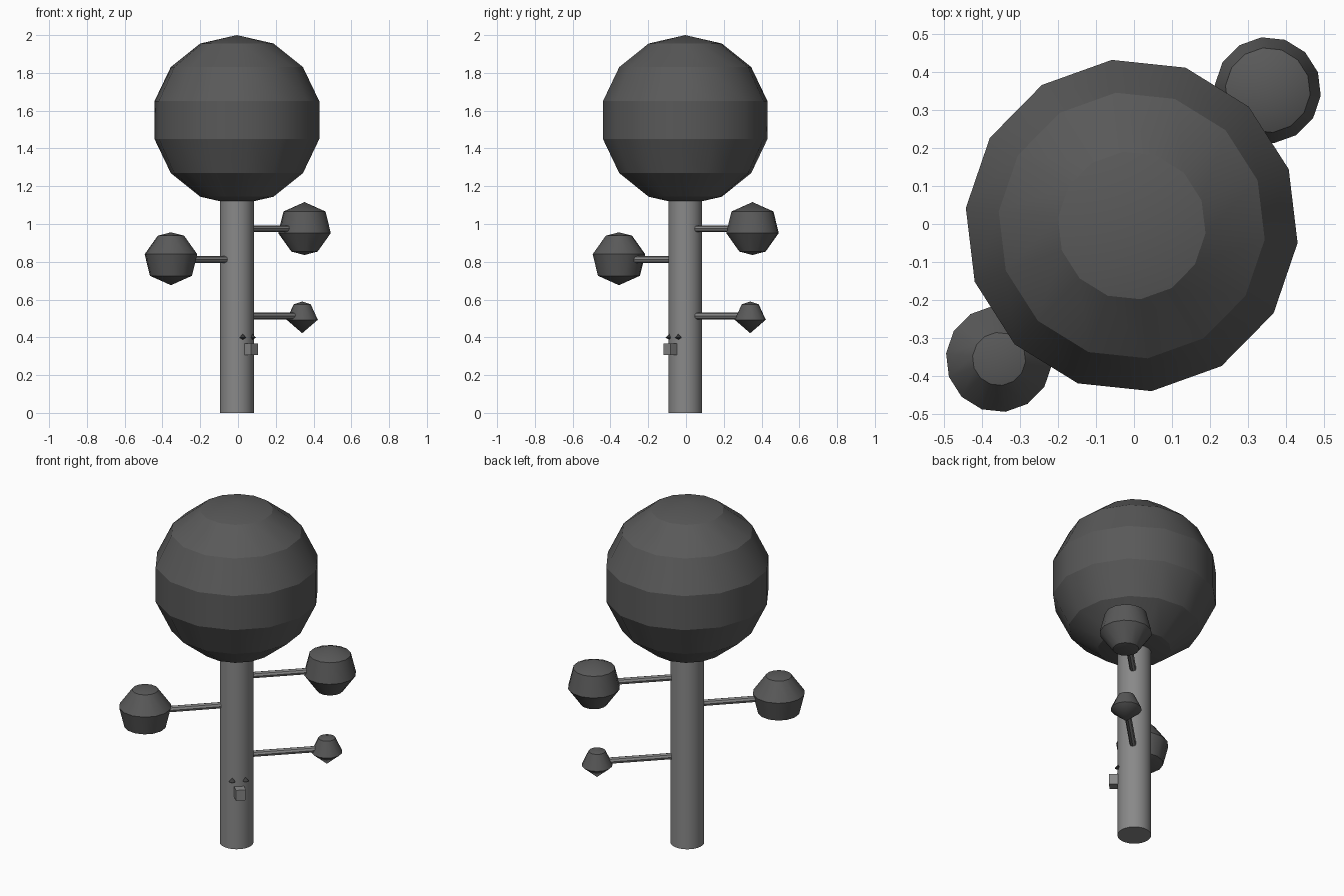
import bpy
import bmesh
from math import cos, sin, pi, radians
from mathutils import Matrix, Vector

if "Cube" in bpy.data.objects:
    bpy.data.objects.remove(bpy.data.objects["Cube"], do_unlink=True)

CX, CY = -0.006, -0.004      # trunk axis


def make_material(name, value):
    mat = bpy.data.materials.new(name)
    mat.use_nodes = True
    color = (value, value, value, 1)
    mat.diffuse_color = color
    mat.node_tree.nodes["Principled BSDF"].inputs["Base Color"].default_value = color
    return mat


leaf = make_material("dark grey leaves", 0.1)
bark = make_material("mid grey bark", 0.25)
dark = make_material("charcoal eyes", 0.05)


def finish(bm, name, mat):
    bmesh.ops.recalc_face_normals(bm, faces=bm.faces)
    mesh = bpy.data.meshes.new(name)
    bm.to_mesh(mesh)
    bm.free()
    mesh.materials.append(mat)
    obj = bpy.data.objects.new(name, mesh)
    bpy.context.collection.objects.link(obj)
    return obj


def lathe(name, center, profile, mat, sides=14, phase=-6):
    """Spin (radius, height) points round z; smooth around, sharp between rings."""
    bm = bmesh.new()
    rings = []
    for r, z in profile:
        count = sides if r > 0 else 1
        angles = [radians(phase) + 2 * pi * i / sides for i in range(count)]
        rings.append([bm.verts.new(Vector(center) + Vector((r * cos(a), r * sin(a), z)))
                      for a in angles])
    for upper, lower in zip(rings, rings[1:]):
        for i in range(sides):
            j = (i + 1) % sides
            quad = [upper[i % len(upper)], upper[j % len(upper)],
                    lower[j % len(lower)], lower[i % len(lower)]]
            bm.faces.new(list(dict.fromkeys(quad))).smooth = True
    for ring in rings:
        if len(ring) > 1:
            for i in range(sides):
                bm.edges.get((ring[i - 1], ring[i])).smooth = False
    return finish(bm, name, mat)


# Trunk
lathe("trunk", (CX, CY, 0), [(0, 1.2), (0.09, 1.2), (0.09, 0), (0, 0)], bark, sides=28)

# Main crown: seven bands from pole to pole
R = 0.45
crown = [(R * sin(pi * k / 7) if 0 < k < 7 else 0, R * cos(pi * k / 7)) for k in range(8)]
lathe("crown", (CX, CY, 1.55), crown, leaf)

# Leaf clusters on the branches
cluster = [(0, 0.14), (0.07, 0.122), (0.14, 0.024), (0.112, -0.09), (0, -0.14)]
flipped = [(r, -z) for r, z in reversed(cluster)]
bud = [(0, 0.085), (0.045, 0.07), (0.083, -0.012), (0, -0.083)]
lathe("upper_cluster", (0.352, 0.352, 0.976), flipped, leaf)
lathe("middle_cluster", (-0.355, -0.355, 0.816), cluster, leaf)
lathe("lower_cluster", (0.34, 0.34, 0.505), bud, leaf)


# Branches
def branch(name, end, z):
    path = Vector((end - CX, end - CY, 0))
    bm = bmesh.new()
    bmesh.ops.create_cone(bm, cap_ends=True, segments=8, radius1=0.018,
                          radius2=0.018, depth=path.length)
    turn = path.to_track_quat('Z', 'Y').to_matrix().to_4x4()
    middle = Vector((CX, CY, z)) + path / 2
    bm.transform(Matrix.Translation(middle) @ turn)
    finish(bm, name, bark)


branch("upper_branch", 0.34, 0.975)
branch("middle_branch", -0.34, 0.812)
branch("lower_branch", 0.33, 0.513)

# Nose block, turned to the corner between front and left
bm = bmesh.new()
bmesh.ops.create_cube(bm, size=0.056)
bm.transform(Matrix.Translation((0.069, -0.081, 0.337))
             @ Matrix.Rotation(radians(45), 4, 'Z') @ Matrix.Diagonal((0.95, 0.95, 1.1, 1)))
finish(bm, "nose", bark)

# Eyes
for name, x, y in (("right_eye", 0.025, -0.09), ("left_eye", 0.077, -0.04)):
    lathe(name, (x, y, 0.4), [(0, 0.018), (0.018, -0.002), (0, -0.012)], dark, sides=8)
